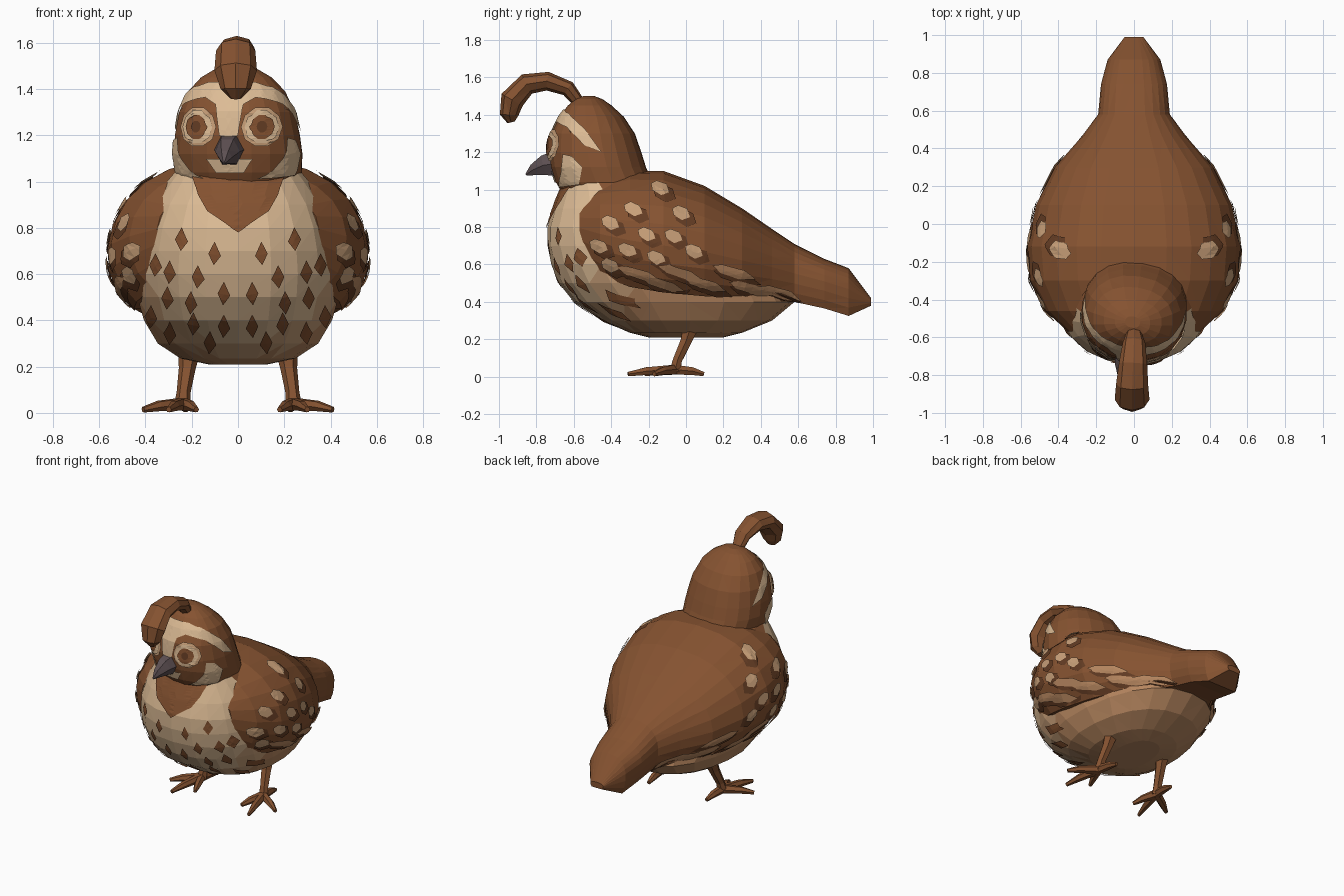
import bpy, bmesh, math
from mathutils import Vector, Matrix
from mathutils.bvhtree import BVHTree

if "Cube" in bpy.data.objects:
    bpy.data.objects.remove(bpy.data.objects["Cube"])


def material(name, rgb):
    m = bpy.data.materials.new(name)
    m.diffuse_color = (*rgb, 1)
    m.use_nodes = True
    m.node_tree.nodes["Principled BSDF"].inputs["Base Color"].default_value = m.diffuse_color
    return m


BROWN = material("feather brown", (0.235, 0.085, 0.030))
DARK = material("dark feather brown", (0.125, 0.045, 0.017))
CREAM = material("breast cream", (0.72, 0.50, 0.30))
BUFF = material("warm buff", (0.58, 0.35, 0.19))
TAN = material("belly tan", (0.47, 0.24, 0.115))
GREY = material("beak grey", (0.11, 0.08, 0.085))


def finish(name, bm, mats, rule=None):
    bmesh.ops.recalc_face_normals(bm, faces=bm.faces)
    if rule:
        for f in bm.faces:
            f.material_index = rule(f.calc_center_median())
    me = bpy.data.meshes.new(name)
    bm.to_mesh(me)
    bm.free()
    for m in mats:
        me.materials.append(m)
    ob = bpy.data.objects.new(name, me)
    bpy.context.collection.objects.link(ob)
    return ob


def loft(name, rings, mats, rule=None):
    """Skin a list of equal-length point rings, capping both ends."""
    bm = bmesh.new()
    vs = [[bm.verts.new(p) for p in r] for r in rings]
    n = len(rings[0])
    for a, b in zip(vs, vs[1:]):
        for i in range(n):
            bm.faces.new((a[i], a[(i + 1) % n], b[(i + 1) % n], b[i]))
    bm.faces.new(vs[0])
    bm.faces.new(vs[-1])
    bmesh.ops.triangulate(bm, faces=bm.faces[:])
    ob = finish(name, bm, mats, rule)
    tree = BVHTree.FromPolygons([v.co.copy() for v in ob.data.vertices],
                                [list(p.vertices) for p in ob.data.polygons])
    return ob, tree


def spow(v, e):
    return math.copysign(abs(v) ** e, v)


def level_ring(z, yf, yb, hw, frac, n):
    """Horizontal egg-shaped ring; frac places the widest point front to back."""
    yc = yf + frac * (yb - yf)
    pts = []
    for i in range(n):
        a = 2 * math.pi * i / n
        c, s = spow(math.cos(a), 0.9), spow(math.sin(a), 0.9)
        pts.append((hw * s, yc + (yf - yc) * c if c > 0 else yc - (yb - yc) * c, z))
    return pts


def arch_ring(y, hw, ztop, zc, zl, n=18):
    """Arch over the back, tucked in under the wing edge."""
    pts = []
    for i in range(n + 1):
        a = math.radians(-40 + 260 * i / n)
        s, c = math.sin(a), math.cos(a)
        r = ztop - zc if s > 0 else (zc - zl) / 0.643
        pts.append((hw * spow(c, 0.85), y, zc + r * spow(s, 0.92 if s > 0 else 1)))
    return pts


def tube(name, pts, mat, n=6):
    """Tapered tube through (x, y, z, side radius, other radius) points."""
    rings = []
    for i, p in enumerate(pts):
        a, b = pts[max(i - 1, 0)], pts[min(i + 1, len(pts) - 1)]
        t = (Vector(b[:3]) - Vector(a[:3])).normalized()
        side = Vector((1, 0, 0))
        side = (side - t * side.dot(t)).normalized()
        up = t.cross(side)
        rings.append([Vector(p[:3]) + side * p[3] * math.cos(2 * math.pi * k / n)
                      + up * p[4] * math.sin(2 * math.pi * k / n) for k in range(n)])
    return loft(name, rings, [mat])[0]


def plates(name, mat, tree, items, off=0.008, cuts=1):
    """Lay thin plates on a surface. Each item is (0 front / 1 right / -1 left, outline)."""
    bm = bmesh.new()
    for side, poly in items:
        one = bmesh.new()
        one.faces.new([one.verts.new((u, v, 0)) for u, v in poly])
        bmesh.ops.triangulate(one, faces=one.faces[:])
        bmesh.ops.subdivide_edges(one, edges=one.edges[:], cuts=cuts, use_grid_fill=True)
        bmesh.ops.triangulate(one, faces=one.faces[:])
        for v in one.verts:
            o = Vector((side * 3, v.co.x, v.co.y)) if side else Vector((v.co.x, -3, v.co.y))
            d = Vector((-side, 0, 0)) if side else Vector((0, 1, 0))
            p, nrm, _, _ = tree.ray_cast(o, d)
            if p is None:
                p, nrm, _, _ = tree.find_nearest(o + d * 2.5)
            v.co = p + (nrm if nrm.dot(d) < 0 else -nrm) * off
        new = {v: bm.verts.new(v.co) for v in one.verts}
        for f in one.faces:
            bm.faces.new([new[v] for v in f.verts])
        one.free()
    return finish(name, bm, [mat])


def ellipse(u, v, ru, rv, n=10):
    return [(u + ru * math.cos(2 * math.pi * i / n), v + rv * math.sin(2 * math.pi * i / n))
            for i in range(n)]


def feather(u, v, length, width, slope=-0.45):
    """Leaf outline pointing back and down."""
    c, s = math.cos(slope), math.sin(slope)
    shape = [(-.5, 0), (-.3, .42), (.2, .5), (.5, 0), (.2, -.5), (-.3, -.42)]
    return [(u + a * length * c - b * width * s, v + a * length * s + b * width * c)
            for a, b in shape]


def both(polys):
    return [(s, p) for p in polys for s in (1, -1)]


def mirrored(polys):
    return [(0, [(u * s, v) for u, v in p]) for p in polys for s in (1, -1)]


# Breast and belly
body_rows = [(.21, -.2, .2, .13), (.235, -.3, .3, .25), (.3, -.45, .46, .35), (.4, -.6, .58, .41),
             (.5, -.68, .54, .44), (.6, -.72, .45, .45), (.7, -.74, .38, .44), (.8, -.74, .28, .42),
             (.9, -.71, .16, .38), (1.0, -.67, -.02, .31), (1.07, -.64, -.2, .25)]


def body_rule(c):
    if c.z > .78 and c.y > -.47:
        return 3
    return 0 if c.y < -.47 else 1 if c.y < -.32 else 2


body, body_tree = loft("breast_and_belly", [level_ring(*r, .42, 22) for r in body_rows],
                       [CREAM, BUFF, TAN, BROWN], body_rule)

# Back, folded wings and tail
back_rows = [(-.57, .35, .99, .78, .62), (-.46, .47, 1.06, .74, .54), (-.3, .55, 1.1, .70, .48),
             (-.12, .565, 1.1, .67, .45), (.1, .52, 1.02, .64, .43), (.3, .42, .9, .6, .42),
             (.46, .28, .79, .57, .41), (.58, .19, .71, .54, .40), (.74, .175, .63, .5, .365),
             (.87, .14, .58, .46, .325), (.99, .05, .42, .4, .38)]
back, back_tree = loft("back_wings_and_tail", [arch_ring(*r) for r in back_rows], [BROWN])

# Throat bib and breast flecks
bib = [(-.2, 1.04), (-.17, .94), (-.13, .87), (0, .78), (.13, .87), (.17, .94), (.2, 1.04)]
plates("throat_bib", BROWN, body_tree, [(0, bib)], cuts=5)
flecks = [(.1, .69), (.06, .52), (.17, .59), (.24, .75), (.3, .5), (.19, .39), (.06, .38),
          (.29, .35), (.35, .64), (.2, .48), (.12, .31), (.37, .42), (.29, .61)]
plates("breast_flecks", BROWN, body_tree, mirrored(
    [[(x, z + .05), (x + .027, z), (x + .004, z - .05), (x - .027, z - .01)] for x, z in flecks]))

# Wing feathers: dark plates with pale tips over them
spots = [(-.28, .89), (-.14, 1.0), (-.03, .87), (-.4, .82), (-.21, .76), (-.07, .75), (-.46, .7),
         (-.31, .68), (-.16, .64), (.04, .67), (-.4, .6)]
longs = [(-.25, .555), (-.03, .56), (.1, .5), (.25, .56), (.34, .475), (-.12, .5), (.5, .45)]
plates("feather_shadows", DARK, back_tree, both(
    [feather(y + .025, z - .025, .13, .08) for y, z in spots]
    + [feather(y + .02, z - .028, .27, .06, -.3) for y, z in longs]), off=.007, cuts=2)
plates("feather_tips", BUFF, back_tree, both(
    [feather(y, z, .105, .065) for y, z in spots]), off=.013, cuts=1)
plates("flight_feather_edges", TAN, back_tree, both(
    [feather(y, z, .24, .05, -.3) for y, z in longs]), off=.013, cuts=2)

# Head
head_rows = [(.98, -.66, -.16, .25), (1.04, -.695, -.18, .272), (1.12, -.72, -.215, .28),
             (1.2, -.73, -.24, .272), (1.3, -.72, -.275, .252), (1.39, -.675, -.335, .212),
             (1.45, -.63, -.4, .155), (1.485, -.59, -.45, .095), (1.5, -.55, -.49, .04)]
head, head_tree = loft("head", [level_ring(*r, .5, 20) for r in head_rows], [BROWN])
head_parts = [head]

# Face markings
forehead = [(0, 1.425), (.1, 1.425), (.17, 1.4), (.21, 1.35), (.13, 1.375), (.06, 1.33),
            (.04, 1.2), (0, 1.19)]
forehead += [(-x, z) for x, z in forehead[-2:0:-1]]
chin = [(-.1, 1.1), (-.06, 1.04), (.06, 1.04), (.1, 1.1)]
brow = [(-.66, 1.42), (-.6, 1.405), (-.5, 1.32), (-.41, 1.2), (-.5, 1.235), (-.6, 1.33), (-.67, 1.36)]
cheek = [(-.62, 1.19), (-.57, 1.18), (-.51, 1.12), (-.53, 1.03), (-.66, 1.015), (-.63, 1.1)]
head_parts.append(plates("face_markings", CREAM, head_tree,
                         [(0, forehead), (0, chin)] + both([brow, cheek]), off=.008, cuts=4))

# Eyes
for nm, mat, ru, rv, off in [("eye_rims", BUFF, .082, .085, .011), ("eye_whites", CREAM, .066, .07, .016),
                             ("irises", BROWN, .046, .052, .021), ("pupils", DARK, .022, .026, .025)]:
    head_parts.append(plates(nm, mat, head_tree, mirrored([ellipse(.135, 1.235, ru, rv)]), off, 2))

# Beak
head_parts.append(tube("beak", [(0, -.69, 1.14, .07, .08), (0, -.76, 1.13, .055, .062),
                                (0, -.82, 1.105, .03, .035), (0, -.86, 1.08, .006, .006)], GREY))

# Turn the head slightly to its right
turn = (Matrix.Translation((0, -.47, 0)) @ Matrix.Rotation(math.radians(-9), 4, 'Z')
        @ Matrix.Translation((0, .47, 0)))
for ob in head_parts:
    ob.data.transform(turn)

# Forward-curling crest
tube("crest", [(0, -.56, 1.45, .035, .03), (0, -.63, 1.54, .06, .042), (-.005, -.74, 1.58, .075, .05),
               (-.01, -.85, 1.565, .085, .058), (-.01, -.93, 1.48, .092, .065),
               (-.01, -.945, 1.4, .065, .05), (-.01, -.935, 1.36, .025, .02)], BROWN, 8)

# Legs and toes
for s, nm in ((1, "left"), (-1, "right")):
    tube(nm + "_leg", [(s * .21, .03, .28, .05, .05), (s * .22, 0, .19, .036, .034),
                       (s * .235, -.045, .09, .03, .028), (s * .24, -.06, .03, .036, .032)], BROWN)
    tips = [(.41, -.17), (.30, -.31), (.18, -.22), (.225, .095)]
    for i, (x, y) in enumerate(tips):
        mx, my = .24 + (x - .24) * .6, -.06 + (y + .06) * .6
        tube(f"{nm}_toe_{i + 1}", [(s * .24, -.06, .038, .028, .03), (s * mx, my, .03, .024, .024),
                                   (s * x, y, .014, .012, .013)], BROWN)
